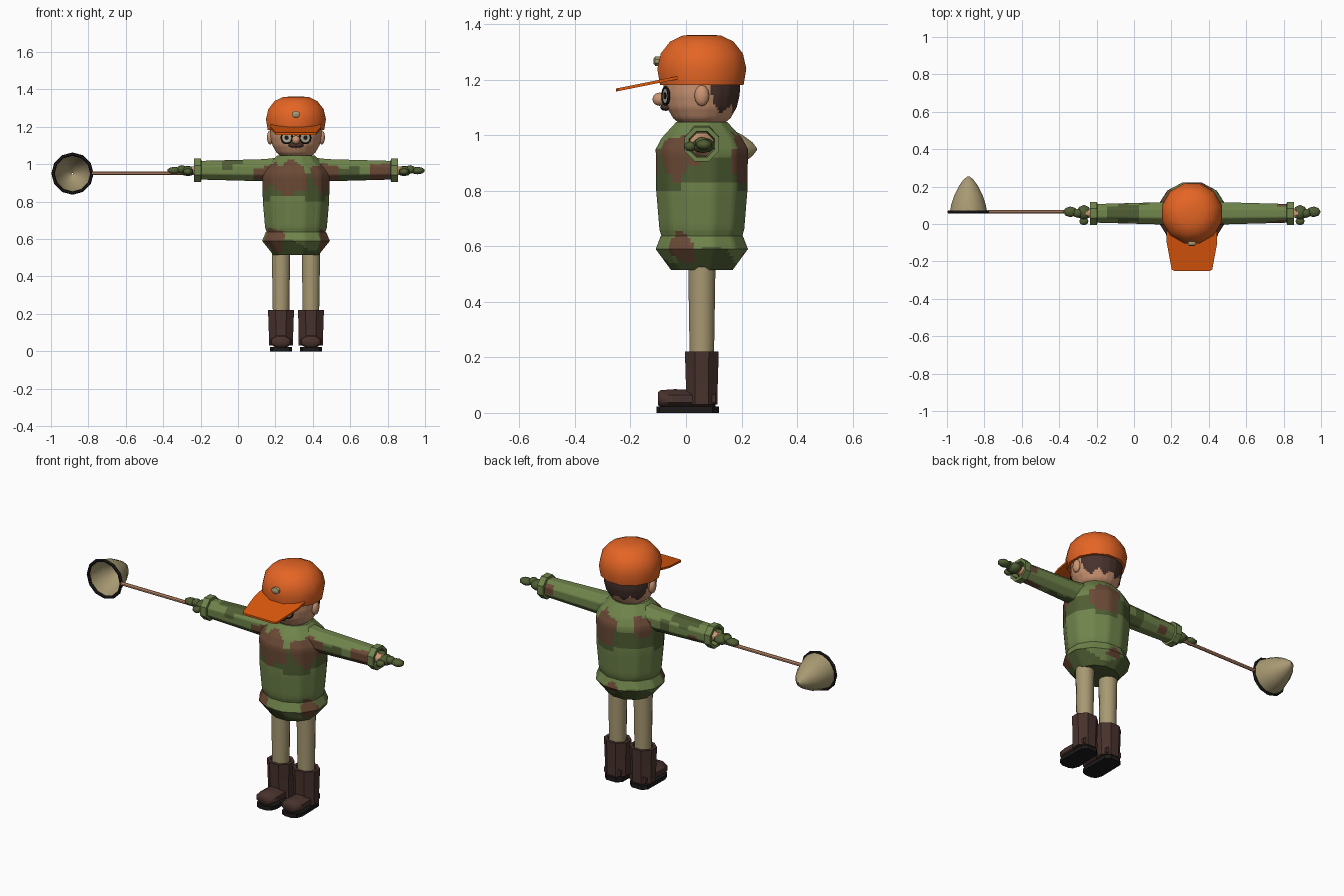
import bpy, bmesh, math
from mathutils import Vector, Matrix

if "Cube" in bpy.data.objects:
    bpy.data.objects.remove(bpy.data.objects["Cube"])

COLOURS = {
    "leaf_green": (.16, .23, .07), "dark_green": (.078, .11, .033),
    "camo_brown": (.145, .067, .036), "cap_orange": (.78, .13, .018),
    "brim_orange": (.74, .1, .004), "skin": (.6, .3, .17),
    "dark_brown": (.065, .032, .026), "black": (.012, .01, .01),
    "tan": (.39, .32, .17), "lens_grey": (.42, .4, .3)}
MATS = {}
for label, rgb in COLOURS.items():
    m = bpy.data.materials.new(label)
    m.use_nodes = True
    m.diffuse_color = (*rgb, 1)
    m.node_tree.nodes["Principled BSDF"].inputs["Base Color"].default_value = (*rgb, 1)
    MATS[label] = m

CX, CY = .31, .057          # centre line of the figure
X, Y, Z = Vector((1, 0, 0)), Vector((0, 1, 0)), Vector((0, 0, 1))


def finish(name, bm, mats, rule=None, angle=40):
    """Turn a bmesh into an object; rule maps a face centre to a material slot."""
    bmesh.ops.recalc_face_normals(bm, faces=bm.faces)
    if rule:
        for f in bm.faces:
            f.material_index = rule(f.calc_center_median())
    me = bpy.data.meshes.new(name)
    bm.to_mesh(me)
    bm.free()
    for label in mats:
        me.materials.append(MATS[label])
    ob = bpy.data.objects.new(name, me)
    bpy.context.collection.objects.link(ob)
    bpy.ops.object.select_all(action='DESELECT')
    ob.select_set(True)
    bpy.context.view_layer.objects.active = ob
    if angle:
        bpy.ops.object.shade_smooth_by_angle(angle=math.radians(angle))
    return ob


def lathe(name, profile, sides, mats, loc, axis=Z, scale=(1, 1, 1), cuts=0,
          rule=None, caps=True, angle=40):
    """Revolve (radius, height) pairs around an axis through loc."""
    bm = bmesh.new()
    turn = axis.to_track_quat('Z', 'Y').to_matrix().to_4x4()
    mat = Matrix.Translation(loc) @ Matrix.Diagonal((*scale, 1)) @ turn
    rings = []
    for r, h in profile:
        ring = []
        for i in range(sides):
            a = math.tau * (i + .5) / sides
            ring.append(bm.verts.new(mat @ Vector((r * math.cos(a), r * math.sin(a), h))))
        rings.append(ring)
    for lo, hi in zip(rings, rings[1:]):
        for i in range(sides):
            j = (i + 1) % sides
            bm.faces.new((lo[i], lo[j], hi[j], hi[i]))
    if cuts:
        bmesh.ops.subdivide_edges(bm, edges=bm.edges[:], cuts=cuts, use_grid_fill=True)
    if caps:
        bmesh.ops.holes_fill(bm, edges=[e for e in bm.edges if e.is_boundary], sides=0)
    return finish(name, bm, mats, rule, angle)


def blob(name, mat, loc, size, detail=8):
    bm = bmesh.new()
    bmesh.ops.create_uvsphere(bm, u_segments=detail, v_segments=max(4, detail // 2 + 1), radius=1)
    bm.transform(Matrix.Translation(loc) @ Matrix.Diagonal((*size, 1)))
    return finish(name, bm, [mat], angle=60)


def slab(name, mat, outline, z, thick, slope=0):
    """Extrude a flat outline; slope raises it with y."""
    bm = bmesh.new()
    face = bm.faces.new([bm.verts.new((x, y, z + slope * y)) for x, y in outline])
    ext = bmesh.ops.extrude_face_region(bm, geom=[face])["geom"]
    bmesh.ops.translate(bm, verts=[v for v in ext if isinstance(v, bmesh.types.BMVert)],
                        vec=(0, 0, thick))
    return finish(name, bm, [mat], angle=30)


def ring(name, mat, loc, axis, major, minor, segs):
    bpy.ops.mesh.primitive_torus_add(location=loc, major_radius=major, minor_radius=minor,
                                     major_segments=segs, minor_segments=6,
                                     rotation=axis.to_track_quat('Z', 'Y').to_euler())
    ob = bpy.context.object
    ob.name = name
    ob.data.materials.append(MATS[mat])


# Camouflage patches: centre relative to the body line, and radius
CAMO = ["leaf_green", "dark_green", "camo_brown"]
BROWN = [(-.03, -.16, .93, .1), (.15, -.1, .93, .08), (-.16, -.1, .95, .07),
         (.06, .16, .92, .09), (-.15, .1, .95, .06), (-.13, -.11, .59, .075),
         (.16, -.08, .59, .06), (.02, .17, .58, .04), (.46, -.04, .95, .07),
         (.47, .05, .98, .04), (-.44, .05, .93, .04)]
DARK = [(-.36, 0, 1.02, .065), (.3, -.04, .93, .06), (-.25, .05, .94, .06)]


def camo(p):
    q = Vector((p.x - CX, p.y - CY, p.z))
    a = math.atan2(q.y, q.x)
    wob = .012 * math.sin(9 * a + 30 * q.z)
    near = lambda s: (q - Vector(s[:3])).length < s[3] + wob
    if any(map(near, BROWN)):
        return 2
    if any(map(near, DARK)):
        return 1
    wave = .02 * math.sin(3 * a + 1)
    if abs(q.x) < .2 and (.82 + wave < q.z < .935 - wave or q.z < .57 + 1.5 * wave):
        return 1
    return 0


# Jacket
lathe("jacket", [(.15, .635), (.158, .66), (.17, .8), (.172, .95), (.15, .99), (.095, 1.048)],
      12, CAMO, (CX, CY, 0), scale=(1.08, 1, 1), cuts=4, rule=camo)
lathe("jacket_skirt", [(.115, .515), (.172, .59), (.153, .638)],
      12, CAMO, (CX, CY, 0), scale=(1.09, 1, 1), cuts=5, rule=camo, angle=30)

# Limbs on both sides
for s, side in ((1, "left"), (-1, "right")):
    out = X * s
    lathe(side + "_sleeve", [(.075, .08), (.064, .17), (.054, .51)], 8, CAMO,
          (CX, CY, .968), out, cuts=5, rule=camo, caps=False, angle=50)
    lathe(side + "_cuff", [(.05, .505), (.067, .508), (.067, .545), (.05, .545), (.045, .5)],
          8, ["leaf_green"], (CX, CY, .968), out, caps=False, angle=30)
    lathe(side + "_wrist", [(.046, .5), (.025, .53), (.025, .57)], 8, ["skin"],
          (CX, CY, .966), out)
    blob(side + "_palm", "dark_green", (CX + s * .578, CY + .005, .964), (.04, .042, .028))
    blob(side + "_fingers", "dark_green", (CX + s * .65, CY + .008, .966), (.04, .03, .02))
    blob(side + "_knuckle", "dark_green", (CX + s * .61, CY, .972), (.028, .026, .023))
    blob(side + "_thumb", "dark_green", (CX + s * .578, CY - .042, .96), (.026, .023, .018))

    lx = CX + s * .08
    lathe(side + "_leg", [(.045, .18), (.051, .54)], 12, ["tan"], (lx, CY, 0))
    lathe(side + "_boot_shaft", [(.062, .03), (.062, .1), (.066, .222), (.05, .222), (.046, .2)],
          8, ["dark_brown"], (lx, CY, 0), scale=(1.14, 1, 1), angle=30)
    lathe(side + "_boot_foot", [(.055, -.05), (.06, .1), (.054, .148), (.04, .158)],
          8, ["dark_brown"], (lx, CY, .051), -Y, scale=(1, 1, .62), angle=50)
    half = [(.03, .118), (.055, .095), (.058, -.06), (.045, -.095), (.02, -.107)]
    slab(side + "_sole", "black",
         [(lx + x, y) for x, y in half] + [(lx - x, y) for x, y in reversed(half)], 0, .023)

# Head, with jagged hair painted on the back
def hair(p):
    a = math.atan2(p.x - CX, p.y - CY)
    jag = abs((a * 3.2) % 2 - 1)
    return int(p.y - CY > .02 + .02 * jag and p.z > 1.075 + .035 * jag)


lathe("head", [(.078, 1.04), (.105, 1.062), (.127, 1.1), (.138, 1.145), (.14, 1.2)],
      20, ["skin", "dark_brown"], (CX, CY, 0), cuts=3, rule=hair)
for s, side in ((1, "left"), (-1, "right")):
    blob(side + "_ear", "skin", (CX + s * .138, CY, 1.143), (.018, .027, .038), 10)
    look = Vector((s * .35, -.93, 0)).normalized()
    eye = Vector((CX, CY, 1.142)) + look * .139
    ring(side + "_spectacle_rim", "black", eye, look, .031, .005, 14)
    lathe(side + "_lens", [(.03, -.004), (.03, .002)], 14, ["lens_grey"], eye, look)
    lathe(side + "_pupil", [(.012, .002), (.012, .005)], 10, ["black"], eye, look)
blob("nose", "skin", (CX, CY - .152, 1.13), (.024, .026, .024), 10)
blob("moustache", "dark_brown", (CX, CY - .13, 1.101), (.043, .02, .013), 10)

# Cap
lathe("cap_crown", [(.14, 1.182), (.156, 1.182), (.166, 1.24), (.153, 1.295), (.118, 1.338),
                    (.07, 1.36), (.015, 1.362)],
      12, ["cap_orange"], (CX, CY, 0), angle=50)
brim = [(.135, -.03), (.135, -.1), (.122, -.17), (.108, -.245), (.09, -.252)]
slab("cap_brim", "brim_orange",
     [(CX + x, y) for x, y in brim] + [(CX - x, y) for x, y in reversed(brim)],
     1.208, .011, .2)
lathe("cap_badge", [(.024, .14), (.024, .168), (.012, .174)], 8, ["tan"],
      (CX, CY, 1.267), -Y, scale=(1, 1, .75))

# Landing net
NET = Vector((-.885, .065, .95))
lathe("net_pole", [(.01, -.78), (.01, -.26)], 8, ["skin"], (0, .065, .952), X)
ring("net_rim", "black", NET, Y, .104, .009, 12)
lathe("net_bag", [(.103, 0), (.095, .04), (.078, .09), (.052, .14), (.025, .175), (.004, .19)],
      12, ["tan"], NET, Y, caps=False, angle=60)
